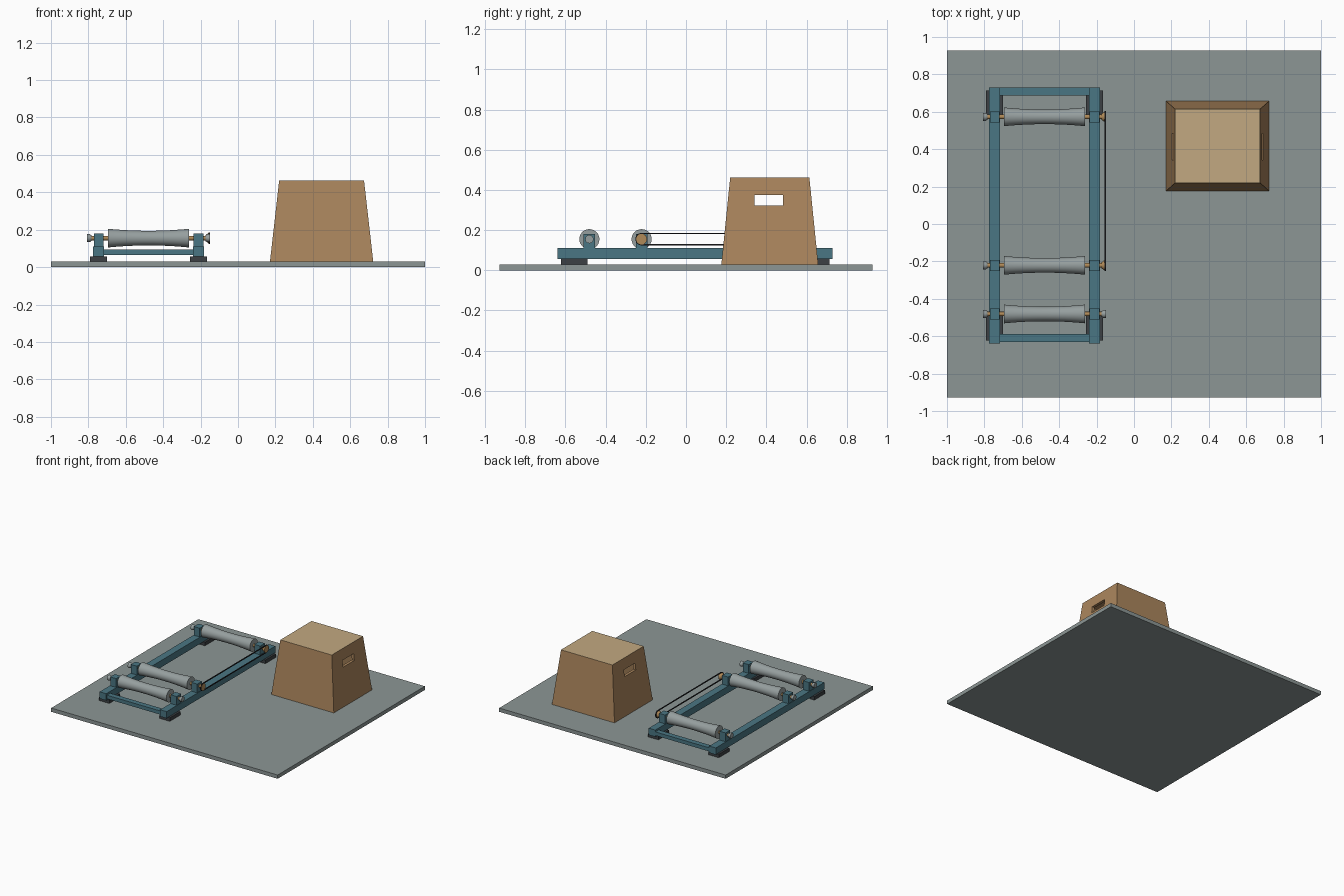
import bpy, bmesh, math
from mathutils import Vector

if "Cube" in bpy.data.objects:
    bpy.data.objects.remove(bpy.data.objects["Cube"], do_unlink=True)


def material(name, rgb):
    lin = [((c / 255 + 0.055) / 1.055) ** 2.4 for c in rgb] + [1]
    m = bpy.data.materials.new(name)
    m.use_nodes = True
    m.diffuse_color = lin
    m.node_tree.nodes["Principled BSDF"].inputs["Base Color"].default_value = lin
    return m


MAT = material("mat grey", (140, 150, 149))
STEEL = material("roller grey", (150, 159, 159))
FRAME = material("teal paint", (74, 118, 131))
RUBBER = material("dark rubber", (60, 64, 68))
BELT = material("belt black", (36, 36, 39))
BRASS = material("brass", (176, 138, 88))
WOOD = material("brown plywood", (171, 134, 93))
TOP = material("light plywood", (194, 169, 129))


def finish(name, bm, *mats, smooth=False):
    bmesh.ops.recalc_face_normals(bm, faces=bm.faces)
    me = bpy.data.meshes.new(name)
    bm.to_mesh(me)
    bm.free()
    ob = bpy.data.objects.new(name, me)
    bpy.context.collection.objects.link(ob)
    for m in mats:
        me.materials.append(m)
    if smooth:
        bpy.ops.object.select_all(action="DESELECT")
        ob.select_set(True)
        bpy.context.view_layer.objects.active = ob
        bpy.ops.object.shade_smooth_by_angle(angle=math.radians(35))
    return ob


def box(name, lo, hi, mat):
    bm = bmesh.new()
    bmesh.ops.create_cube(bm, size=1)
    lo, hi = Vector(lo), Vector(hi)
    for v in bm.verts:
        v.co = (lo + hi) / 2 + v.co * (hi - lo)
    return finish(name, bm, mat)


def lathe(name, profile, y, z, mat, sides=28):
    """Closed solid turned about an x-parallel axis from (x, radius) points."""
    bm = bmesh.new()
    rings = []
    for x, r in profile:
        angles = [2 * math.pi * i / sides for i in range(sides)]
        rings.append([bm.verts.new((x, y + r * math.cos(a), z + r * math.sin(a)))
                      for a in angles])
    for a, b in zip(rings, rings[1:]):
        for i in range(sides):
            j = (i + 1) % sides
            bm.faces.new((a[i], a[j], b[j], b[i]))
    bm.faces.new(rings[0])
    bm.faces.new(rings[-1])
    return finish(name, bm, mat, smooth=True)


# Floor mat
box("floor_mat", (-1, -0.928, 0), (1, 0.928, 0.03), MAT)

# Roller frame
CX, RAIL, AXLE_Z = -0.478, 0.267, 0.155
for side, s in (("right", -1), ("left", 1)):
    x = CX + s * RAIL
    box(f"{side}_rail", (x - 0.029, -0.64, 0.056), (x + 0.029, 0.73, 0.11), FRAME)
    for end, y in (("front", -0.557), ("back", 0.648)):
        box(f"{side}_{end}_foot", (x - 0.045, y - 0.066, 0.03),
            (x + 0.045, y + 0.066, 0.058), RUBBER)
for end, y in (("front", -0.61), ("back", 0.708)):
    box(f"{end}_crossbar", (CX - RAIL, y - 0.021, 0.066),
        (CX + RAIL, y + 0.021, 0.095), FRAME)

# Rollers with brackets, axles and end caps
BELT_X = -0.154
rollers = {"front": -0.481, "middle": -0.221, "back": 0.573}
for name, y in rollers.items():
    n, half = 16, 0.216
    profile = []
    for i in range(n + 1):
        t = 2 * i / n - 1
        profile.append((CX + half * t, 0.039 + 0.011 * t * t))
    lathe(f"{name}_roller", profile, y, AXLE_Z, STEEL)
    lathe(f"{name}_axle", [(-0.795, 0.012), (-0.158, 0.012)], y, AXLE_Z, BRASS, 16)
    for side, s in (("right", -1), ("left", 1)):
        x = CX + s * RAIL
        box(f"{name}_{side}_bracket", (x - 0.026, y - 0.029, 0.105),
            (x + 0.026, y + 0.029, 0.18), FRAME)
    lathe(f"{name}_right_nut", [(-0.806, 0.021), (-0.792, 0.021), (-0.782, 0.014)],
          y, AXLE_Z, STEEL, 12)
    if name == "front":
        lathe("front_left_nut", [(-0.174, 0.014), (-0.164, 0.021), (-0.15, 0.021)],
              y, AXLE_Z, STEEL, 12)
    else:
        lathe(f"{name}_pulley", [(-0.175, 0.015), (-0.16, 0.026), (-0.149, 0.027)],
              y, AXLE_Z, BRASS, 20)

# Drive belt: a loop round the two pulleys
bm = bmesh.new()
loop = []
for yc, start in ((rollers["back"], -90), (rollers["middle"], 90)):
    for k in range(13):
        loop.append((yc, math.radians(start + 15 * k)))
sections = []
for yc, a in loop:
    ring = []
    for dx, r in ((-0.004, 0.025), (0.004, 0.025), (0.004, 0.031), (-0.004, 0.031)):
        ring.append(bm.verts.new((BELT_X + dx, yc + r * math.cos(a),
                                  AXLE_Z + r * math.sin(a))))
    sections.append(ring)
for a, b in zip(sections, sections[1:] + sections[:1]):
    for i in range(4):
        j = (i + 1) % 4
        bm.faces.new((a[i], a[j], b[j], b[i]))
finish("drive_belt", bm, BELT)


# Step box: hollow tapered shell, open below, with hand holes in both ends
def tapered(bm, inset, z0, z1):
    rings = []
    for hx, hy, z in ((0.276, 0.241, z0), (0.227, 0.197, z1)):
        hx, hy = hx - inset, hy - inset
        rings.append([bm.verts.new((0.447 + sx * hx, 0.417 + sy * hy, z))
                      for sx, sy in ((-1, -1), (1, -1), (1, 1), (-1, 1))])
    for i in range(4):
        j = (i + 1) % 4
        bm.faces.new((rings[0][i], rings[0][j], rings[1][j], rings[1][i]))
    bm.faces.new(rings[1])
    return rings[0]


bm = bmesh.new()
outer = tapered(bm, 0, 0.03, 0.462)
inner = tapered(bm, 0.02, 0.03, 0.442)
for i in range(4):
    j = (i + 1) % 4
    bm.faces.new((outer[i], outer[j], inner[j], inner[i]))
for f in bm.faces:
    f.material_index = int(f.calc_center_median().z > 0.45)
step = finish("step_box", bm, WOOD, TOP)

cutter = box("hand_hole_cutter", (0.1, 0.341, 0.323), (0.8, 0.483, 0.376), WOOD)
cutter.hide_render = True
cutter.hide_viewport = True
cut = step.modifiers.new("hand_holes", "BOOLEAN")
cut.object = cutter
cut.operation = "DIFFERENCE"
cut.solver = "EXACT"
